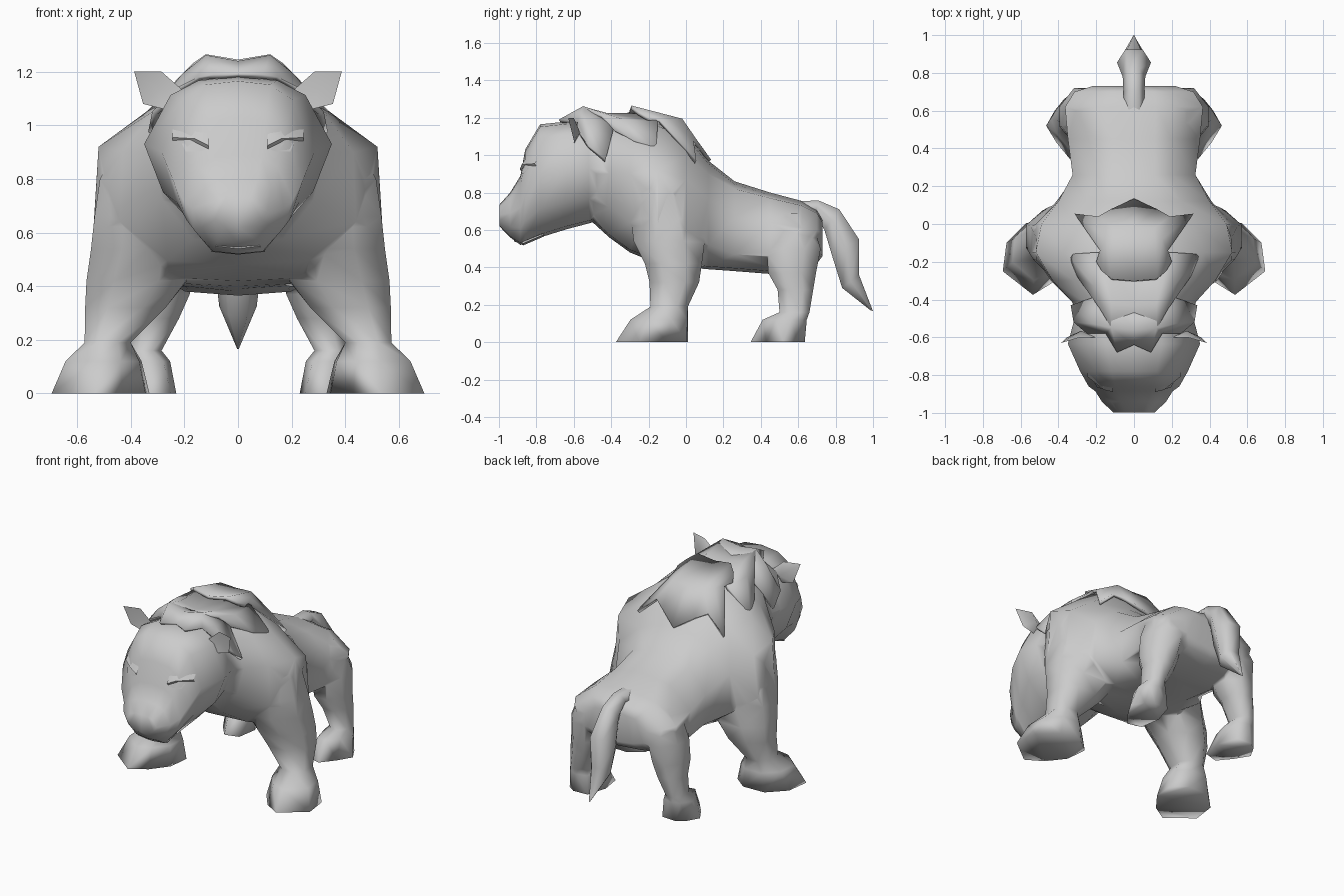
import bpy, bmesh
from mathutils import Vector
from mathutils.bvhtree import BVHTree

if "Cube" in bpy.data.objects:
    bpy.data.objects.remove(bpy.data.objects["Cube"])

coat = bpy.data.materials.new("grey coat")
coat.diffuse_color = (0.6, 0.6, 0.6, 1)
coat.use_nodes = True
coat.node_tree.nodes["Principled BSDF"].inputs["Base Color"].default_value = coat.diffuse_color


def smooth(ob, angle):
    bpy.ops.object.select_all(action='DESELECT')
    bpy.context.view_layer.objects.active = ob
    ob.select_set(True)
    bpy.ops.object.shade_smooth_by_angle(angle=angle)


def make(name, verts, faces, angle=0.9, mirror=False, thick=0.0):
    me = bpy.data.meshes.new(name)
    bm = bmesh.new()
    vs = [bm.verts.new(v) for v in verts]
    for f in faces:
        bm.faces.new([vs[i] for i in f])
    bmesh.ops.recalc_face_normals(bm, faces=bm.faces)
    bm.to_mesh(me)
    bm.free()
    me.materials.append(coat)
    ob = bpy.data.objects.new(name, me)
    bpy.context.collection.objects.link(ob)
    if mirror:
        ob.modifiers.new("mirror", 'MIRROR').use_clip = True
    if thick:
        s = ob.modifiers.new("thickness", 'SOLIDIFY')
        s.thickness, s.offset = thick, -1
    smooth(ob, angle)
    return ob


def loft(name, rings, angle=0.9):
    n = len(rings[0])
    verts = [p for r in rings for p in r]
    faces = [(i * n + j, i * n + (j + 1) % n, (i + 1) * n + (j + 1) % n, (i + 1) * n + j)
             for i in range(len(rings) - 1) for j in range(n)]
    faces += [tuple(range(n)), tuple(range(len(verts) - n, len(verts)))]
    return make(name, verts, faces, angle)


def full_ring(y, half):
    # half outline from top centre to bottom centre, closed on the other side
    return [(x, y, z) for x, z in half] + [(-x, y, z) for x, z in half[-2:0:-1]]


# Torso: y, top, back width and height, side width and height, low width and height, belly
torso = [
    (.73, .66, .14, .64, .22, .58, .20, .50, .46),
    (.70, .71, .19, .69, .315, .60, .28, .48, .42),
    (.62, .755, .21, .73, .365, .61, .35, .46, .39),
    (.45, .80, .20, .77, .35, .64, .33, .46, .365),
    (.26, .86, .20, .82, .325, .67, .31, .47, .38),
    (.12, .97, .25, .90, .40, .77, .41, .52, .39),
    (0, 1.11, .31, 1.00, .49, .87, .52, .60, .40),
    (-.15, 1.17, .37, 1.03, .52, .92, .54, .60, .42),
    (-.30, 1.19, .32, 1.05, .43, .90, .44, .64, .48),
    (-.41, 1.18, .27, 1.06, .33, .90, .28, .72, .56),
    (-.52, 1.17, .25, 1.05, .28, .90, .22, .76, .66)]
body = loft("body", [full_ring(y, [(0, zt), (wt * .55, zt - .015), (wt, zs), (w, zm),
                                   (wl, zl), (wl * .6, zb + .015), (0, zb)])
                     for y, zt, wt, zs, w, zm, wl, zl, zb in torso])

# Head: y, top, middle, bottom, half width
head_sections = [
    (-.37, 1.16, .92, .68, .28), (-.52, 1.175, .93, .635, .32), (-.635, 1.18, .93, .605, .35),
    (-.78, 1.165, .90, .56, .285), (-.86, 1.03, .79, .53, .24), (-.885, .89, .72, .52, .205),
    (-.94, .80, .69, .56, .17), (-.998, .735, .68, .62, .11)]


def head_half(zt, zm, zb, w):
    h, g = zt - zm, zm - zb
    return [(0, zt), (w * .42, zt - .05 * h), (w * .72, zt - .27 * h), (w, zm),
            (w * .8, zm - .55 * g), (w * .45, zb + .05 * g), (0, zb)]


head = loft("head", [full_ring(y, head_half(zt, zm, zb, w))
                     for y, zt, zm, zb, w in head_sections], 1.0)
bm = bmesh.new()
bm.from_mesh(head.data)
tree = BVHTree.FromBMesh(bm)
bm.free()

# Legs: height, x range, y range, corner cut; the last ring is the turned-out sole
front_leg = [(.92, .26, .45, -.22, -.02, .3), (.80, .20, .515, -.285, .02, .3),
             (.66, .17, .535, -.295, .07, .3), (.54, .165, .548, -.28, .10, .3),
             (.42, .19, .565, -.22, .085, .28), (.32, .27, .57, -.195, .07, .28),
             (.19, .40, .572, -.19, .01, .28)]
front_sole = [(.43, -.31), (.535, -.375), (.695, -.25), (.675, -.10),
              (.57, .005), (.42, .01), (.33, -.06), (.345, -.20)]
hind_leg = [(.69, .12, .28, .50, .63, .3), (.61, .13, .35, .46, .685, .3),
            (.50, .16, .385, .43, .72, .3), (.37, .18, .395, .44, .695, .3),
            (.28, .22, .395, .49, .68, .28), (.16, .285, .405, .50, .66, .28)]
hind_sole = [(.25, .37), (.34, .345), (.41, .43), (.465, .52),
             (.42, .60), (.37, .635), (.27, .63), (.23, .50)]


def leg(name, rows, sole, s):
    rings = []
    for z, x0, x1, y0, y1, c in rows:
        a, b = (x1 - x0) * c, (y1 - y0) * c
        rings.append([Vector(p + (z,)) for p in (
            (x0 + a, y0), (x1 - a, y0), (x1, y0 + b), (x1, y1 - b),
            (x1 - a, y1), (x0 + a, y1), (x0, y1 - b), (x0, y0 + b))])
    ground = [Vector((x, y, 0)) for x, y in sole]
    knuckles = [p.lerp(q, .58) for p, q in zip(rings[-1], ground)]
    for p in knuckles:
        p.z = .12
    rings += [knuckles, ground]
    return loft(name, [[(s * p.x, p.y, p.z) for p in r] for r in rings], 1.0)


parts = [head]
for side, s in (("left", -1), ("right", 1)):
    parts.append(leg(side + "_front_leg", front_leg, front_sole, s))
    parts.append(leg(side + "_hind_leg", hind_leg, hind_sole, s))

# Join torso, head and legs into one skin
for part in parts:
    m = body.modifiers.new("join", 'BOOLEAN')
    m.operation, m.solver, m.object = 'UNION', 'EXACT', part
    bpy.context.view_layer.objects.active = body
    bpy.ops.object.modifier_apply(modifier=m.name)
    bpy.data.objects.remove(part)
bm = bmesh.new()
bm.from_mesh(body.data)
bmesh.ops.remove_doubles(bm, verts=bm.verts, dist=.012)
bmesh.ops.triangulate(bm, faces=[f for f in bm.faces if len(f.verts) > 4])
for f in bm.faces:
    f.material_index = 0
bm.to_mesh(body.data)
bm.free()
smooth(body, 2.4)
body.modifiers.new("even_shading", 'WEIGHTED_NORMAL')

# Lower lip under the muzzle
loft("lower_lip", [[(-w, y, z + .05), (w, y, z + .05), (w, y, z), (0, y, z - .01), (-w, y, z)]
                   for y, z, w in [(-.76, .575, .11), (-.87, .528, .10), (-.92, .55, .08)]])


def on_face(s, x, z, lift):
    p = tree.ray_cast(Vector((x, -2, z)), Vector((0, 1, 0)))[0]
    return (s * p.x, p.y - lift, p.z)


for side, s in (("left", -1), ("right", 1)):
    # Brow ridge and eye laid on the face
    brow = [(.11, .925), (.16, .95), (.245, .955)]
    pts = [on_face(s, x, z + .05, -.003) for x, z in brow]
    pts += [on_face(s, x, z, .014) for x, z in brow]
    pts += [on_face(s, x, z - .016, -.003) for x, z in brow]
    make(side + "_brow", pts, [(r * 3 + c, r * 3 + c + 1, r * 3 + c + 4, r * 3 + c + 3)
                               for r in (0, 1) for c in (0, 1)], 1.0)
    eye = [(.12, .91), (.16, .932), (.21, .932), (.195, .903), (.14, .903)]
    make(side + "_eye", [on_face(s, x, z, .005) for x, z in eye], [(0, 1, 2, 3, 4)])

    # Ear: a cupped pointed leaf
    rim = [(.205, -.60, 1.13), (.285, -.60, 1.20), (.387, -.63, 1.20), (.354, -.60, 1.08),
           (.275, -.60, 1.06)]
    ear = [(s * x, y, z) for x, y, z in rim + [(.30, -.595, 1.13), (.28, -.565, 1.12)]]
    make(side + "_ear", ear, [(i, (i + 1) % 5, c) for c in (5, 6) for i in range(5)], .8)

# Tail: upper and lower edge (y, z) with half width
tail = [((.58, .755), (.60, .66), .06), ((.71, .757), (.69, .69), .055),
        ((.82, .71), (.74, .60), .06), ((.925, .55), (.785, .45), .09),
        ((.925, .36), (.835, .29), .07), ((1.0, .165), (.985, .172), .004)]
rings = []
for (ya, za), (yb, zb), w in tail:
    ym, zm = (ya + yb) / 2, (za + zb) / 2
    rings.append([(-w * .5, ya, za), (w * .5, ya, za), (w, ym, zm),
                  (w * .5, yb, zb), (-w * .5, yb, zb), (-w, ym, zm)])
loft("tail", rings, 1.4)

# Mane: three overlapping tufted sheets, rows run from front to back
tiers = {
    "rear_mane": [
        [(0, -.30, 1.245), (.12, -.29, 1.265), (.17, -.25, 1.23), (.20, -.20, 1.20)],
        [(0, -.02, 1.19), (.11, -.02, 1.195), (.15, -.08, 1.19), (.18, -.14, 1.19)],
        [(0, .135, .975), (.12, .08, 1.05), (.19, .04, 1.08), (.315, .055, .97)]],
    "middle_mane": [
        [(0, -.56, 1.235), (.12, -.55, 1.26), (.18, -.45, 1.215), (.22, -.38, 1.13)],
        [(0, -.43, 1.205), (.12, -.42, 1.225), (.21, -.33, 1.19), (.30, -.28, 1.08)],
        [(0, -.27, 1.235), (.12, -.20, 1.225), (.20, -.15, 1.18), (.35, -.16, 1.04)]],
    "crown_mane": [
        [(0, -.64, 1.195), (.09, -.68, 1.19), (.15, -.58, 1.18), (.25, -.58, 1.13)],
        [(0, -.56, 1.24), (.12, -.55, 1.262), (.21, -.53, 1.19), (.32, -.52, 1.05)],
        [(0, -.42, 1.20), (.12, -.42, 1.22), (.19, -.38, 1.17), (.335, -.43, .975)]]}
for name, rows in tiers.items():
    make(name, [p for r in rows for p in r],
         [(i * 4 + j, i * 4 + j + 1, i * 4 + j + 5, i * 4 + j + 4)
          for i in range(2) for j in range(3)], 1.1, mirror=True, thick=.02)
